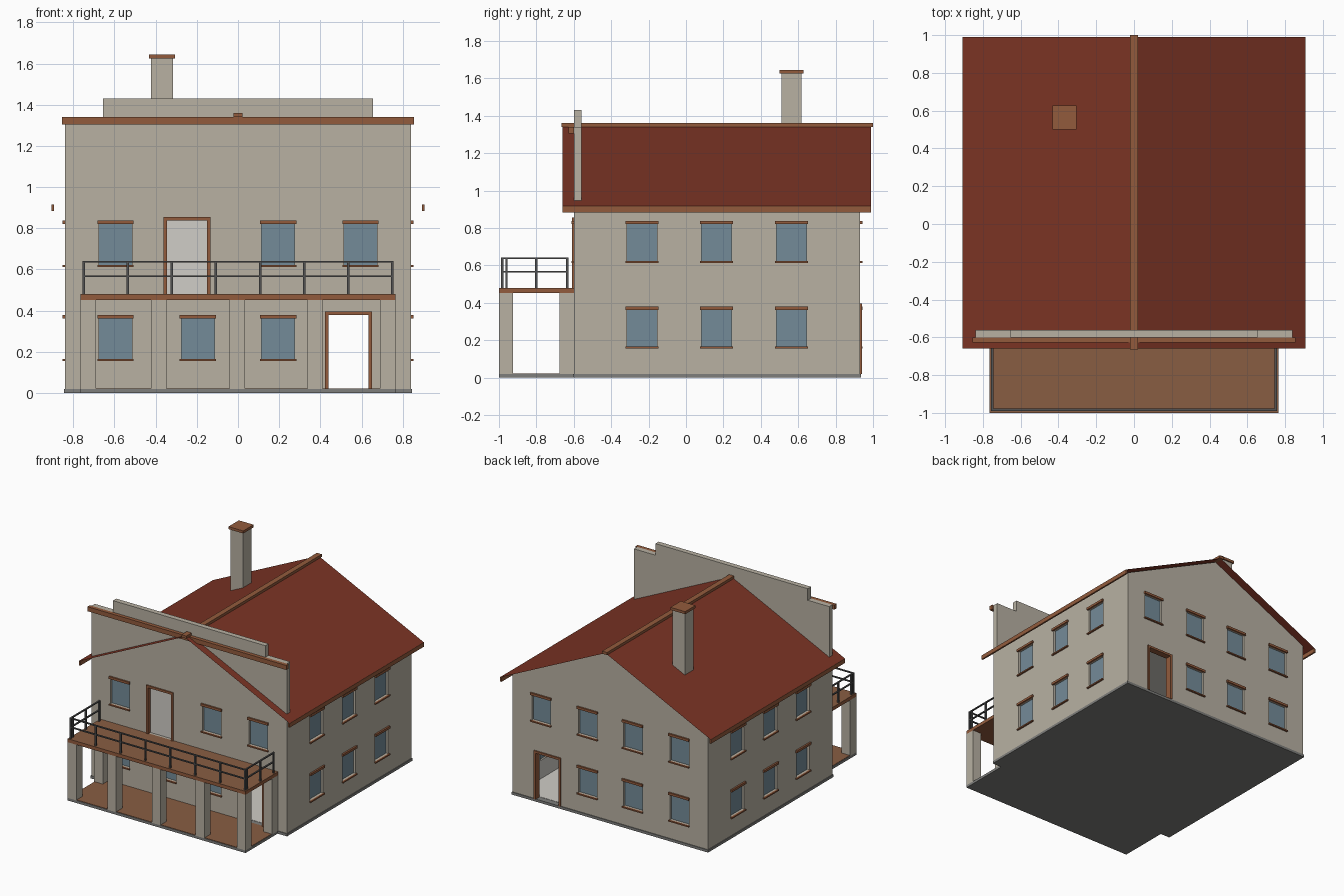
import bpy
import bmesh
from mathutils import Vector

default = bpy.data.objects.get("Cube")
if default:
    bpy.data.objects.remove(default, do_unlink=True)


def material(name, red, green, blue):
    mat = bpy.data.materials.new(name)
    mat.use_nodes = True
    mat.diffuse_color = (red, green, blue, 1)
    mat.node_tree.nodes["Principled BSDF"].inputs["Base Color"].default_value = (red, green, blue, 1)
    return mat


STUCCO = material("stucco", .48, .44, .365)
PLASTER = material("pale_plaster", .63, .61, .57)
ROOF = material("red_roof", .2, .034, .018)
TRIM = material("brown_trim", .29, .105, .046)
TIMBER = material("timber_floor", .25, .11, .055)
GLASS = material("blue_glass", .175, .26, .315)
STONE = material("grey_stone", .21, .21, .2)
IRON = material("dark_iron", .085, .085, .085)


def finish(name, bm, *mats):
    bmesh.ops.recalc_face_normals(bm, faces=bm.faces)
    mesh = bpy.data.meshes.new(name)
    bm.to_mesh(mesh)
    bm.free()
    for mat in mats:
        mesh.materials.append(mat)
    obj = bpy.data.objects.new(name, mesh)
    bpy.context.scene.collection.objects.link(obj)
    return obj


def boxes(name, corners, *mats):
    """One object made of boxes, each given by two opposite corners."""
    bm = bmesh.new()
    for a, b in corners:
        a, b = Vector(a), Vector(b)
        made = bmesh.ops.create_cube(bm, size=1)["verts"]
        for v in made:
            v.co = Vector((a[i] + b[i]) / 2 + v.co[i] * abs(b[i] - a[i]) for i in range(3))
    return finish(name, bm, *mats)


def prism(name, outline, y0, y1, *mats):
    """Extrude an x-z outline along y."""
    bm = bmesh.new()
    face = bm.faces.new([bm.verts.new((x, y0, z)) for x, z in outline])
    made = bmesh.ops.extrude_face_region(bm, geom=[face])["geom"]
    bmesh.ops.translate(bm, vec=(0, y1 - y0, 0),
                        verts=[g for g in made if isinstance(g, bmesh.types.BMVert)])
    return finish(name, bm, *mats)


def cut(obj, cutter):
    """Apply a boolean difference and discard the cutter."""
    cutter.hide_render = True
    mod = obj.modifiers.new("openings", "BOOLEAN")
    mod.operation, mod.solver, mod.object = "DIFFERENCE", "EXACT", cutter
    bpy.context.view_layer.update()
    graph = bpy.context.evaluated_depsgraph_get()
    mesh = bpy.data.meshes.new_from_object(obj.evaluated_get(graph))
    obj.modifiers.clear()
    obj.data = mesh
    bpy.data.objects.remove(cutter, do_unlink=True)


# Main dimensions
HALF, FRONT, BACK, THICK = .84, -.6, .93, .04
BASE, EAVE, RIDGE, DECK = .02, .94, 1.34, .48
LOW, HIGH = .155, .613

# Each side maps (along, outward, height) to model space
SIDES = {
    "front": lambda u, d, z: (u, FRONT - d, z),
    "back": lambda u, d, z: (u, BACK + d, z),
    "left": lambda u, d, z: (HALF + d, u, z),
    "right": lambda u, d, z: (-HALF - d, u, z),
}
GABLE = [(-HALF, BASE), (HALF, BASE), (HALF, EAVE), (0, RIDGE), (-HALF, EAVE)]
flank = [(u, z) for u in (-.235, .163, .565) for z in (LOW, HIGH)]
WINDOWS = {
    "front": [(-.595, LOW), (-.195, LOW), (.195, LOW), (-.595, HIGH), (.195, HIGH), (.595, HIGH)],
    "back": [(-.595, LOW), (-.195, LOW), (.195, LOW)] + [(u, HIGH) for u in (-.595, -.195, .195, .595)],
    "left": flank,
    "right": flank,
}
# Doors as centre, bottom, top of opening
DOORS = {"front": [(.537, BASE, .378), (-.248, DECK, .838)], "back": [(.537, BASE, .378)]}


def build_side(side, place):
    def box(u0, u1, d0, d1, z0, z1):
        return place(u0, d0, z0), place(u1, d1, z1)

    # Wall panel
    if side == "back":
        wall = prism("back_wall", GABLE, BACK - THICK, BACK, STUCCO, PLASTER)
    elif side == "front":
        wall = boxes("front_wall", [box(-HALF, HALF, -THICK, 0, BASE, EAVE)], STUCCO, PLASTER)
    else:
        wall = boxes(side + "_wall", [box(FRONT + THICK, BACK - THICK, -THICK, 0, BASE, EAVE)],
                     STUCCO, PLASTER)

    # Openings, with the inner face plastered
    holes, glass, ledges, frames = [], [], [], []
    for u, z in WINDOWS[side]:
        holes.append(box(u - .08, u + .08, -.1, .1, z + .01, z + .21))
        glass.append(box(u - .08, u + .08, -.026, -.018, z + .01, z + .21))
        ledges.append(box(u - .088, u + .088, -.002, .013, z, z + .01))
        ledges.append(box(u - .088, u + .088, -.002, .013, z + .207, z + .225))
    for u, z0, z1 in DOORS.get(side, []):
        holes.append(box(u - .115, u + .115, -.1, .1, z0 - .001, z1 + .017))
        for s in (-1, 1):
            frames.append(box(u + s * .098, u + s * .115, -THICK, .01, z0, z1))
        frames.append(box(u - .115, u + .115, -THICK, .01, z1, z1 + .017))
    cut(wall, boxes("opening_cutter", holes))
    inward = Vector(place(0, -1, 0)) - Vector(place(0, 0, 0))
    for poly in wall.data.polygons:
        poly.material_index = 1 if poly.normal.dot(inward) > .9 else 0

    # Glazing and trim
    boxes(side + "_window_glass", glass, GLASS)
    boxes(side + "_lintels_and_sills", ledges, TRIM)
    if frames:
        boxes(side + "_door_frames", frames, TRIM)


for side, place in SIDES.items():
    build_side(side, place)

# Upper door leaf, inner floors
boxes("balcony_door", [((-.346, FRONT + .02, DECK), (-.15, FRONT + .03, .838))], PLASTER)
inner_x, inner_front, inner_back = HALF - THICK, FRONT + THICK, BACK - THICK
boxes("inner_floors", [((-inner_x, inner_front, z - .01), (inner_x, inner_back, z + .002))
                       for z in (BASE, .45)], PLASTER)

# Stepped parapet and cornice
STEP, TOP = .655, 1.43
prism("parapet", [(-HALF, EAVE), (HALF, EAVE), (HALF, RIDGE), (STEP, RIDGE), (STEP, TOP),
                  (-STEP, TOP), (-STEP, RIDGE), (-HALF, RIDGE)], FRONT, FRONT + THICK, STUCCO)
boxes("cornice", [((-.855, FRONT - .028, 1.305), (.855, FRONT, RIDGE))], TRIM)

# Thin roof sheet, eave boards, ridge beam
ROOF_FRONT, ROOF_BACK = -.66, .99
bm = bmesh.new()
rows = [[bm.verts.new((x, y, z)) for x, z in ((-.905, .916), (0, 1.346), (.905, .916))]
        for y in (ROOF_FRONT, ROOF_BACK)]
for i in range(2):
    bm.faces.new((rows[0][i], rows[0][i + 1], rows[1][i + 1], rows[1][i]))
finish("roof", bm, ROOF)
boxes("eave_boards", [((s * .894, ROOF_FRONT, .883), (s * .907, ROOF_BACK, .916))
                      for s in (-1, 1)], TRIM)
boxes("ridge_beam", [((-.021, ROOF_FRONT - .005, 1.34), (.021, 1, 1.36))], TRIM)

# Chimney
boxes("chimney", [((-.422, .51, 1.05), (-.315, .617, 1.625))], STUCCO)
boxes("chimney_cap", [((-.432, .5, 1.625), (-.305, .627, 1.645))], TRIM)

# Foundations and porch floor
PORCH = .765
boxes("house_base", [((-.845, FRONT - .005, 0), (.845, BACK + .005, BASE))], STONE)
boxes("porch_base", [((-PORCH, -1, 0), (PORCH, FRONT - .005, BASE))], STONE)
boxes("porch_floor", [((-PORCH + .004, -.996, BASE), (PORCH - .004, FRONT, BASE + .003))], TIMBER)

# Porch columns: a front row and two against the wall
WIDE, UNDER = .0375, .453
spots = [(x, -.9625) for x in (-.7275, -.385, -.003, .374, .7275)]
spots += [(s * .7275, -.6375) for s in (-1, 1)]
boxes("porch_columns", [((x - WIDE, y - WIDE, BASE), (x + WIDE, y + WIDE, UNDER))
                        for x, y in spots], STUCCO)

# Balcony deck with railing
boxes("balcony_deck", [((-PORCH, -1, UNDER), (PORCH, FRONT, DECK - .003))], TRIM)
boxes("balcony_boards", [((-PORCH, -1, DECK - .003), (PORCH, FRONT, DECK))], TIMBER)
RAIL_X, RAIL_Y, RAIL_END, BAR = .75, -.983, -.635, .006
posts = [(-RAIL_X + i * RAIL_X * 2 / 7, RAIL_Y) for i in range(8)]
posts += [(s * RAIL_X, y) for s in (-1, 1) for y in (-.96, -.8, RAIL_END)]
boxes("railing_posts", [((x - BAR, y - BAR, DECK), (x + BAR, y + BAR, .635)) for x, y in posts], IRON)
rails = []
for z in (.567, .637):
    rails.append(((-RAIL_X - BAR, RAIL_Y - BAR, z - .004), (RAIL_X + BAR, RAIL_Y + BAR, z + .004)))
    for s in (-1, 1):
        rails.append(((s * RAIL_X - BAR, RAIL_Y + BAR, z - .004),
                      (s * RAIL_X + BAR, RAIL_END + BAR, z + .004)))
boxes("railing_bars", rails, IRON)
